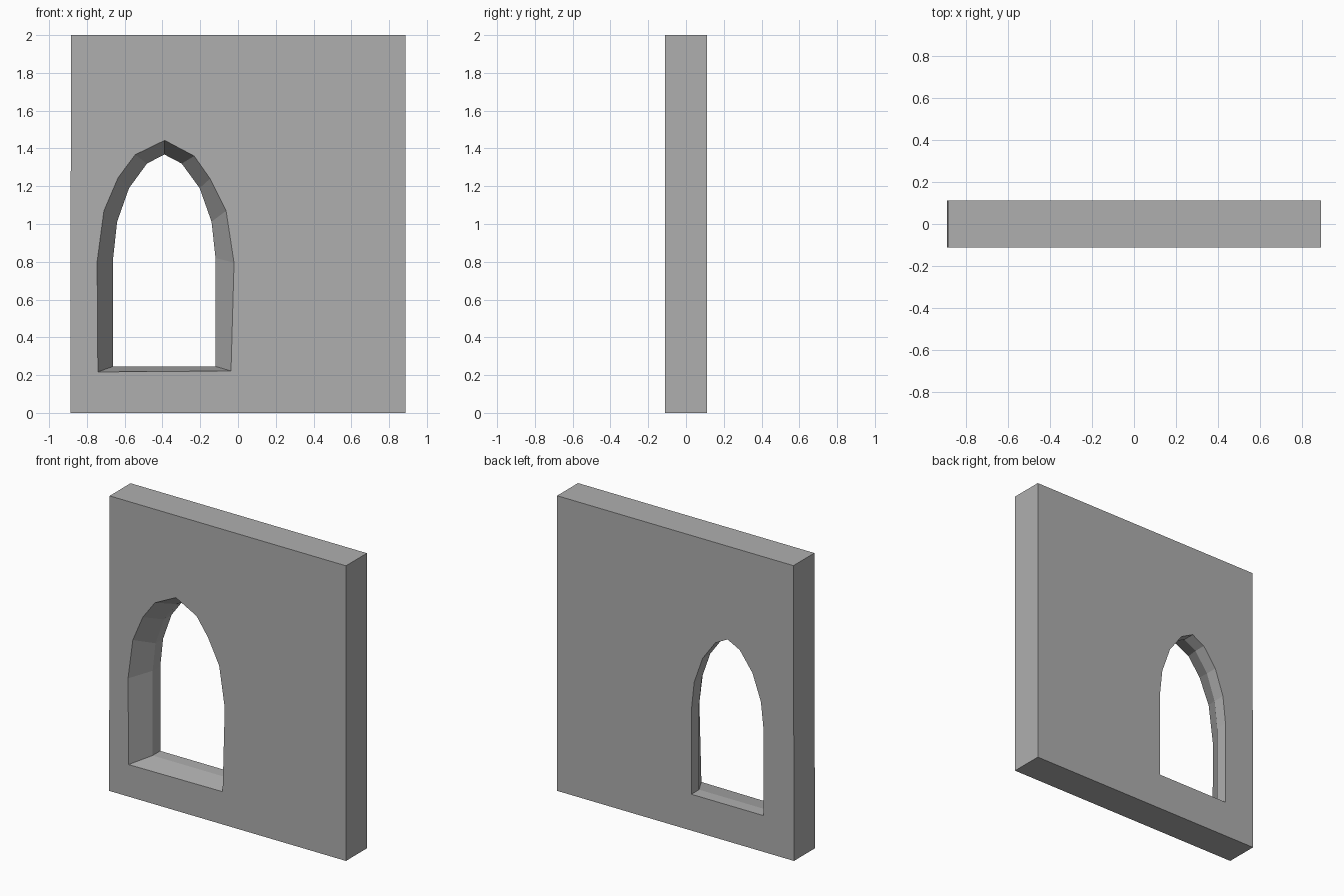
import bpy, bmesh

if "Cube" in bpy.data.objects:
    bpy.data.objects.remove(bpy.data.objects["Cube"])

FRONT, THROAT, BACK = -0.112, 0.03, 0.112
CX = -0.39  # window axis

# Wall outline (x, z)
wall = [(-0.888, 0), (0.888, 0), (0.888, 2), (-0.884, 2)]

# Slightly irregular pointed arch on the front face, from bottom left over the apex
wide_arch = [(-0.742, 0.217), (-0.746, 0.80), (-0.71, 1.07), (-0.635, 1.245),
             (-0.544, 1.367), (-0.388, 1.443), (-0.232, 1.36), (-0.148, 1.24),
             (-0.063, 1.07), (-0.021, 0.795), (-0.037, 0.222)]

# Narrow symmetric arch at the back: half profile as (offset from axis, z), mirrored
half = [(0.271, 0.246), (0.271, 0.82), (0.25, 1.012), (0.187, 1.19), (0.092, 1.32)]
narrow_arch = ([(CX - d, z) for d, z in half] + [(CX, 1.368)]
               + [(CX + d, z) for d, z in reversed(half)])

bm = bmesh.new()


def ring(points, y):
    return [bm.verts.new((x, y, z)) for x, z in points]


def bridge(a, b):
    n = len(a)
    for i in range(n):
        j = (i + 1) % n
        bm.faces.new((a[i], a[j], b[j], b[i]))


def loop_edges(verts):
    return [bm.edges.get((v, verts[(i + 1) % len(verts)])) for i, v in enumerate(verts)]


# Outer sides of the wall
wall_front, wall_back = ring(wall, FRONT), ring(wall, BACK)
bridge(wall_front, wall_back)

# Splayed reveal, then straight throat to the back
arch_front = ring(wide_arch, FRONT)
arch_throat = ring(narrow_arch, THROAT)
arch_back = ring(narrow_arch, BACK)
bridge(arch_front, arch_throat)
bridge(arch_throat, arch_back)

# Front and back faces around the opening
for outer, hole, ny in ((wall_front, arch_front, -1), (wall_back, arch_back, 1)):
    bmesh.ops.triangle_fill(bm, use_beauty=True, use_dissolve=False,
                            edges=loop_edges(outer) + loop_edges(hole),
                            normal=(0, ny, 0))

bmesh.ops.recalc_face_normals(bm, faces=bm.faces[:])
mesh = bpy.data.meshes.new("window_wall")
bm.to_mesh(mesh)
bm.free()

# Dark grey stone
stone = bpy.data.materials.new("dark_stone")
stone.diffuse_color = (0.43, 0.43, 0.43, 1)
stone.use_nodes = True
stone.node_tree.nodes["Principled BSDF"].inputs["Base Color"].default_value = stone.diffuse_color
mesh.materials.append(stone)
bpy.context.collection.objects.link(bpy.data.objects.new("window_wall", mesh))
